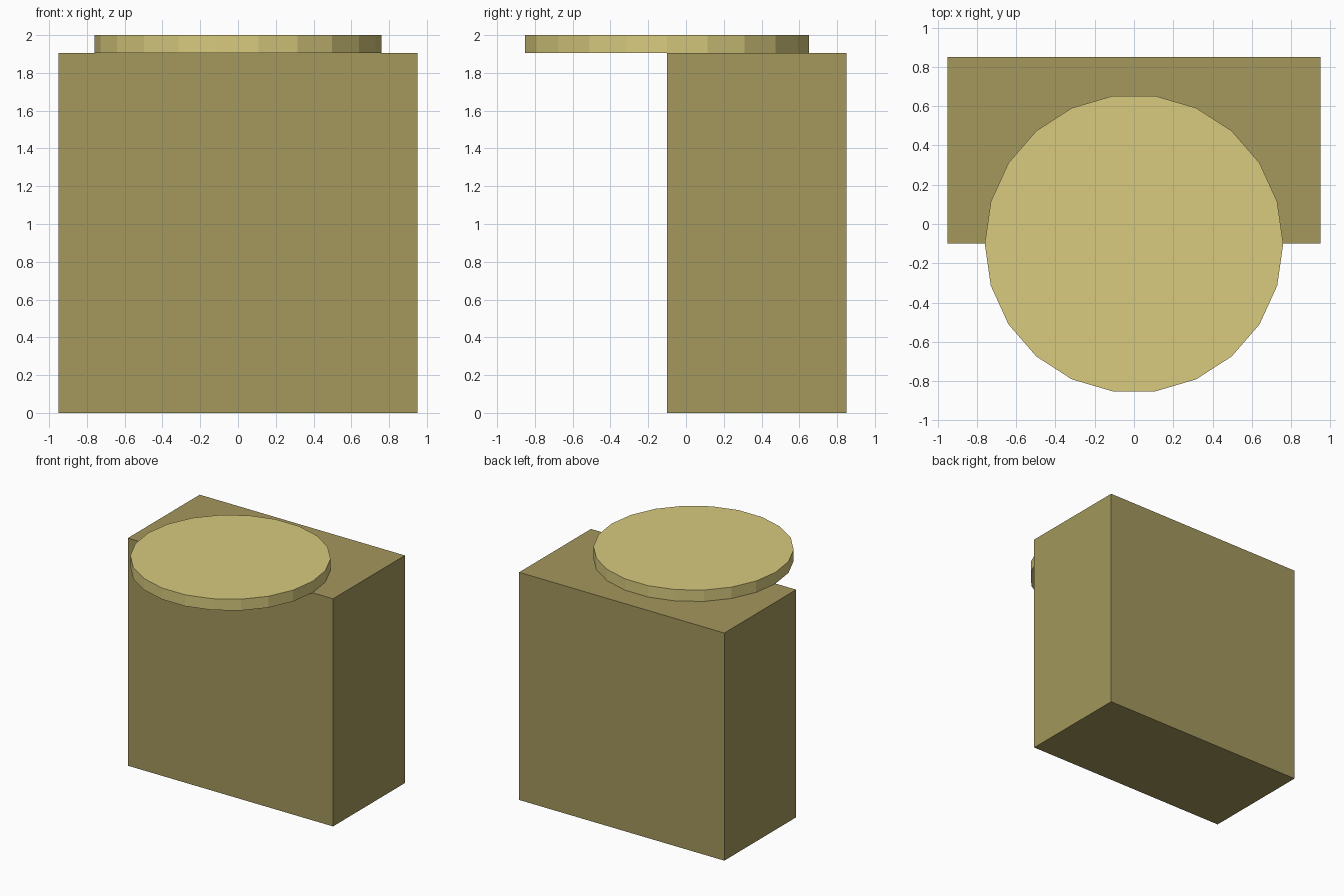
import bpy
import math

if "Cube" in bpy.data.objects:
    bpy.data.objects.remove(bpy.data.objects["Cube"])


def material(name, color):
    mat = bpy.data.materials.new(name)
    mat.diffuse_color = (*color, 1)
    mat.use_nodes = True
    mat.node_tree.nodes["Principled BSDF"].inputs["Base Color"].default_value = mat.diffuse_color
    return mat


# Cabinet block, set to the rear
bpy.ops.mesh.primitive_cube_add(size=1, location=(0, 0.375, 0.9525))
block = bpy.context.object
block.name = "block"
block.dimensions = (1.9, 0.95, 1.905)
bpy.ops.object.transform_apply(location=False, rotation=False, scale=True)
block.data.materials.append(material("dark_tan", (0.366, 0.309, 0.107)))

# 22-sided disc on top, overhanging the front
bpy.ops.mesh.primitive_cylinder_add(vertices=22, radius=0.76, depth=0.095,
                                    location=(0, -0.1, 1.9525),
                                    rotation=(0, 0, math.pi / 2))
disc = bpy.context.object
disc.name = "top_disc"
disc.data.materials.append(material("light_tan", (0.686, 0.591, 0.209)))
